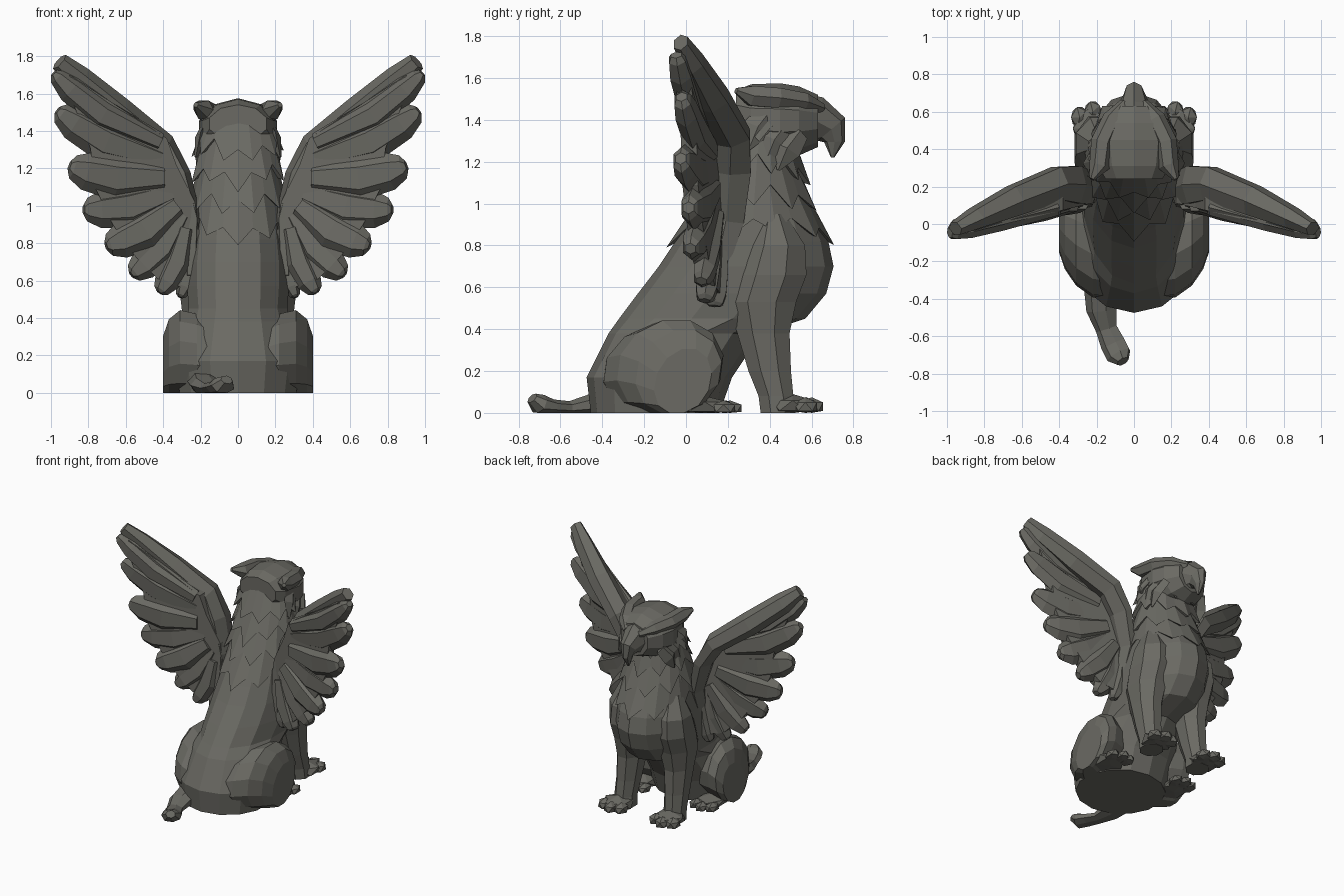
import bpy, bmesh, math, random
from mathutils import Vector as V

if "Cube" in bpy.data.objects:
    bpy.data.objects.remove(bpy.data.objects["Cube"])

random.seed(4)
STONE = bpy.data.materials.new("dark_stone")
STONE.diffuse_color = (0.145, 0.143, 0.125, 1)
STONE.use_nodes = True
STONE.node_tree.nodes["Principled BSDF"].inputs["Base Color"].default_value = STONE.diffuse_color


def make(name, verts, faces, mirror=False):
    me = bpy.data.meshes.new(name)
    me.from_pydata([tuple(v) for v in verts], [], faces)
    me.materials.append(STONE)
    bm = bmesh.new()
    bm.from_mesh(me)
    bmesh.ops.recalc_face_normals(bm, faces=bm.faces)
    bm.to_mesh(me)
    bm.free()
    ob = bpy.data.objects.new(name, me)
    bpy.context.collection.objects.link(ob)
    if mirror:
        ob.modifiers.new("mirror", 'MIRROR').use_mirror_merge = False
    return ob


def loft(name, rings, mirror=False):
    n = len(rings[0])
    verts = [p for r in rings for p in r]
    faces = [tuple(range(n)), tuple(range(len(verts) - n, len(verts)))]
    for i in range(len(rings) - 1):
        for j in range(n):
            k = (j + 1) % n
            faces.append((i * n + j, i * n + k, (i + 1) * n + k, (i + 1) * n + j))
    return make(name, verts, faces, mirror)


def ring(c, u, v, n, turn=0.0):
    return [V(c) + u * math.cos(2 * math.pi * (j + turn) / n)
            + v * math.sin(2 * math.pi * (j + turn) / n) for j in range(n)]


def stack(name, rows, n, mirror=False):
    # horizontal rings: z, back y, front y, centre x, half width
    return loft(name, [ring((x, (a + b) / 2, z), V((w, 0, 0)), V((0, (b - a) / 2, 0)), n, 0.5)
                       for z, a, b, x, w in rows], mirror)


def tube(name, path, ref, n=6, mirror=False, floor=False):
    # path of (centre, half size across ref, half size along ref)
    pts = [V(p[0]) for p in path]
    rings = []
    for i, (c, a, b) in enumerate(path):
        t = (pts[min(i + 1, len(pts) - 1)] - pts[max(i - 1, 0)]).normalized()
        u = t.cross(V(ref)).normalized()
        rings.append(ring(c, u * a, u.cross(t) * b, n))
    if floor:
        for r in rings:
            for p in r:
                p.z = max(p.z, 0)
    return loft(name, rings, mirror)


def ball(name, c, s):
    # low-poly lump cut flat at the ground, mirrored
    bm = bmesh.new()
    bmesh.ops.create_icosphere(bm, subdivisions=1, radius=1)
    verts = [(c[0] + v.co.x * s[0], c[1] + v.co.y * s[1], max(0, c[2] + v.co.z * s[2])) for v in bm.verts]
    faces = [tuple(v.index for v in f.verts) for f in bm.faces]
    bm.free()
    return make(name, verts, faces, True)


# seated body from rump to neck
BODY = [(0.0, -0.455, 0.16, 0, 0.32), (0.17, -0.475, 0.22, 0, 0.345), (0.38, -0.37, 0.36, 0, 0.29),
        (0.45, -0.32, 0.57, 0, 0.27), (0.57, -0.23, 0.67, 0, 0.28), (0.70, -0.13, 0.705, 0, 0.28),
        (0.82, -0.05, 0.68, 0, 0.265), (1.0, 0.06, 0.59, 0, 0.24), (1.2, 0.16, 0.515, 0, 0.21),
        (1.45, 0.25, 0.49, 0, 0.18)]
stack("body", BODY, 14)


def body_at(z):
    for p, q in zip(BODY, BODY[1:]):
        if p[0] <= z <= q[0]:
            f = (z - p[0]) / (q[0] - p[0])
            return [p[i] + (q[i] - p[i]) * f for i in (1, 2, 4)]
    return [BODY[-1][i] for i in (1, 2, 4)]


# mane: overlapping skirts with pointed feather edges
def skirt(name, top, low, off, phase):
    n = 20
    rings = []
    for kind in range(3):
        r = []
        for j in range(n):
            a = 2 * math.pi * j / n - math.pi / 2
            point = (j + phase) % 2 == 0
            side = 0.05 * abs(math.cos(a))
            z = top if kind == 0 else low + side + (0 if point else 0.08) + random.uniform(-.02, .02)
            d = 0.0 if kind == 0 else (off + (0.014 if point else -0.006)) if kind == 1 else -0.05
            if kind == 2:
                z += 0.05
            b, f, w = body_at(z)
            r.append(V(((w + d) * math.cos(a), (b + f) / 2 + ((f - b) / 2 + d) * math.sin(a), z)))
        rings.append(r)
    loft(name, rings)


for i, (top, low, off) in enumerate([(1.08, 0.80, 0.010), (1.22, 0.95, 0.018),
                                     (1.36, 1.09, 0.025), (1.46, 1.23, 0.032)]):
    skirt("mane_layer_%d" % (i + 1), top, low, off, i % 2)

# head, hooked beak, brow ridges that end in ears
loft("head", [ring((0, y, (a + b) / 2), V((w, 0, 0)), V((0, 0, (b - a) / 2)), 10, 0.5)
              for y, w, a, b in [(0.24, .16, 1.34, 1.54), (0.31, .20, 1.24, 1.57),
                                 (0.45, .22, 1.22, 1.575), (0.54, .19, 1.23, 1.56),
                                 (0.63, .12, 1.27, 1.52)]])
tube("beak", [((0, 0.53, 1.39), .15, .14), ((0, 0.63, 1.39), .09, .12), ((0, 0.695, 1.355), .055, .085),
              ((0, 0.71, 1.295), .032, .05), ((0, 0.70, 1.22), .008, .008)], (0, 0.3, 1), 8)
tube("brow_and_ear", [((.225, .24, 1.54), .015, .015), ((.185, .31, 1.515), .055, .055),
                      ((.17, .44, 1.505), .06, .055), ((.115, .56, 1.485), .055, .05),
                      ((.05, .65, 1.455), .025, .025)], (0, 0, 1), 6, True)
for i, (y, z) in enumerate([(.34, 1.36), (.42, 1.30), (.48, 1.26)]):
    tube("cheek_feather_%d" % i, [((.16, y + .06, z + .08), .05, .03), ((.20, y, z), .07, .03),
                                  ((.225 - .01 * i, y - .04, z - .10), .008, .008)], (1, 0, 0), 4, True)

# front legs with shoulders
stack("front_leg", [(0.0, .35, .53, .21, .085), (0.08, .34, .52, .21, .08), (0.2, .29, .51, .205, .085),
                    (0.38, .235, .505, .20, .10), (0.53, .185, .54, .195, .125), (0.66, .22, .59, .19, .14),
                    (0.80, .28, .58, .18, .14), (0.95, .36, .48, .16, .09)], 8, True)
ball("front_paw", (.22, .51, .035), (.12, .12, .055))
for i, (x, y) in enumerate([(.15, .575), (.22, .60), (.29, .57)]):
    ball("front_toe_%d" % i, (x, y, .03), (.052, .065, .045))

# haunches and hind paws: x, back y, front y, top z
rings = []
for x, b, f, top in [(.12, -.40, .10, .38), (.22, -.395, .155, .43), (.31, -.33, .18, .45),
                     (.37, -.24, .17, .40), (.40, -.15, .12, .31)]:
    r = ring((x, (b + f) / 2, top * .48), V((0, (f - b) / 2, 0)), V((0, .03, top * .52)), 12, 0.5)
    for p in r:
        p.z = max(0, p.z)
    rings.append(r)
loft("haunch", rings, True)
ball("hind_paw", (.29, .09, .03), (.105, .14, .05))
for i, (x, y) in enumerate([(.22, .19), (.285, .21), (.35, .18)]):
    ball("hind_toe_%d" % i, (x, y, .022), (.045, .065, .038))

# tail lying on the ground with an upturned tuft
tube("tail", [((-.17, -.32, .06), .10, .07), ((-.17, -.46, .04), .085, .05), ((-.145, -.56, .025), .06, .032),
              ((-.11, -.64, .03), .07, .035), ((-.08, -.70, .04), .07, .05), ((-.06, -.735, .07), .035, .028)],
     (0, 0, 1), 7, floor=True)


# wings: thick leading arm, inner panel and a fan of feathers
def wing_y(x):
    return 0.20 - 0.24 * x


tube("wing_arm", [((.25, .13, .62), .04, .05), ((.24, .19, .92), .045, .10), ((.31, .21, 1.16), .06, .115),
                  ((.405, .215, 1.32), .075, .105), ((.64, .125, 1.50), .085, .09), ((.85, .03, 1.675), .075, .06),
                  ((.955, -.025, 1.77), .05, .04)], (0, 1, 0), 6, True)

outline = [(.20, .80), (.23, 1.02), (.33, 1.22), (.38, 1.36), (.90, 1.70), (.89, 1.57), (.79, 1.31),
           (.76, 1.09), (.67, .90), (.55, .73), (.43, .61), (.29, .56)]
loft("wing_panel", [[V((x, wing_y(x) + d, z)) for x, z in outline] for d in (-.035, .04)], True)

FEATHERS = [((.42, 1.34), (.985, 1.71), .085), ((.42, 1.25), (.965, 1.51), .11), ((.40, 1.15), (.90, 1.215), .12),
            ((.36, 1.07), (.825, .98), .115), ((.33, 1.0), (.705, .785), .11), ((.30, .95), (.57, .63), .095),
            ((.28, .88), (.42, .535), .08), ((.25, .84), (.31, .51), .055)]
for i, (r, t, w) in enumerate(FEATHERS):
    d = V((t[0] - r[0], 0, t[1] - r[1]))
    sag = V((d.z, 0, -d.x)) * 0.07
    path = []
    for f, k, th in [(0, .6, .05), (.5, 1, .06), (.82, .85, .058), (.96, .55, .045), (1, .25, .03)]:
        p = V((r[0], 0, r[1])) + d * f + sag * math.sin(math.pi * f)
        p.y = wing_y(p.x) + (0.01 if i % 2 else -0.01)
        path.append((p, w * k, th))
    tube("wing_feather_%d" % (i + 1), path, (0, 1, 0), 6, True)
